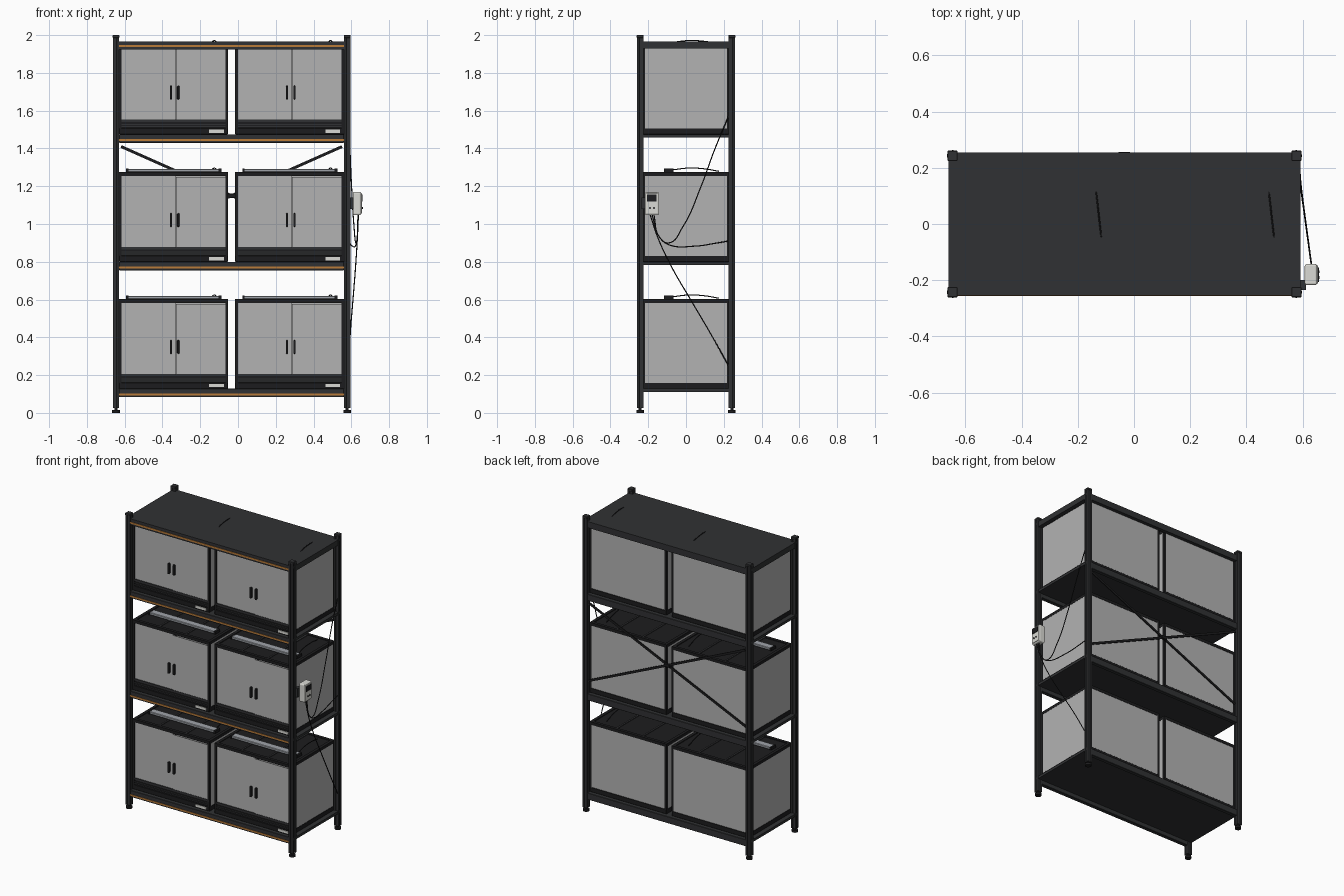
import bpy, bmesh, math
from mathutils import Vector, Matrix

if "Cube" in bpy.data.objects:
    bpy.data.objects.remove(bpy.data.objects["Cube"])


def mat(name, r, g, b, a=1.0):
    m = bpy.data.materials.new(name)
    m.diffuse_color = (r, g, b, a)
    m.use_nodes = True
    m.node_tree.nodes["Principled BSDF"].inputs["Base Color"].default_value = m.diffuse_color
    return m


FRAME = mat("frame_dark", 0.03, 0.031, 0.033)
BLACK = mat("black_plastic", 0.012, 0.012, 0.013)
GLASS = mat("glass", 0.45, 0.45, 0.45, 0.6)
ORANGE = mat("orange_trim", 0.5, 0.2, 0.04)
WHITE = mat("off_white", 0.7, 0.7, 0.66)
SILVER = mat("lamp_silver", 0.35, 0.37, 0.4)
SOIL = mat("substrate", 0.2, 0.1, 0.04)


def finish(name, bm, m, bevel=0.0, segs=1):
    me = bpy.data.meshes.new(name)
    bmesh.ops.recalc_face_normals(bm, faces=bm.faces)
    bm.to_mesh(me)
    bm.free()
    me.materials.append(m)
    o = bpy.data.objects.new(name, me)
    bpy.context.collection.objects.link(o)
    if bevel:
        b = o.modifiers.new("bevel", 'BEVEL')
        b.width, b.segments = bevel, segs
    return o


def add_box(bm, x0, x1, y0, y1, z0, z1):
    c = Vector((x0 + x1, y0 + y1, z0 + z1)) / 2
    s = Matrix.Diagonal((x1 - x0, y1 - y0, z1 - z0, 1))
    bmesh.ops.create_cube(bm, size=1, matrix=Matrix.Translation(c) @ s)


def boxes(name, dims, m, bevel=0.0, segs=1):
    bm = bmesh.new()
    for d in dims:
        add_box(bm, *d)
    return finish(name, bm, m, bevel, segs)


def cylinder(name, loc, r, h, m, n=20, axis='Z'):
    bm = bmesh.new()
    rot = Matrix.Rotation(math.pi / 2, 4, 'Y') if axis == 'X' else Matrix()
    bmesh.ops.create_cone(bm, cap_ends=True, segments=n, radius1=r, radius2=r, depth=h,
                          matrix=Matrix.Translation(loc) @ rot)
    return finish(name, bm, m)


def cable(name, pts, r=0.003):
    cu = bpy.data.curves.new(name, 'CURVE')
    cu.dimensions = '3D'
    cu.bevel_depth, cu.bevel_resolution, cu.resolution_u = r, 2, 8
    cu.use_fill_caps = True
    s = cu.splines.new('BEZIER')
    s.bezier_points.add(len(pts) - 1)
    for p, co in zip(s.bezier_points, pts):
        p.co = co
        p.handle_left_type = p.handle_right_type = 'AUTO'
    cu.materials.append(BLACK)
    o = bpy.data.objects.new(name, cu)
    bpy.context.collection.objects.link(o)


def slotted_post(name, x, y, z0, z1, w=0.017):
    # square extrusion with a shallow slot down each side
    side = [(w, -w), (w, -0.005), (w - 0.005, -0.004), (w - 0.005, 0.004), (w, 0.005)]
    bm = bmesh.new()
    vs = []
    for k in range(4):
        r = Matrix.Rotation(k * math.pi / 2, 2)
        for p in side:
            q = r @ Vector(p)
            vs.append(bm.verts.new((x + q.x, y + q.y, z0)))
    f = bm.faces.new(vs)
    e = bmesh.ops.extrude_face_region(bm, geom=[f])
    bmesh.ops.translate(bm, vec=(0, 0, z1 - z0),
                        verts=[v for v in e["geom"] if isinstance(v, bmesh.types.BMVert)])
    return finish(name, bm, FRAME)


# --- rack: posts, caps, feet
PX, PY = (-0.646, 0.578), (-0.243, 0.243)
for x in PX:
    for y in PY:
        slotted_post("post", x, y, 0.025, 1.99)
        boxes("post_cap", [(x - .018, x + .018, y - .018, y + .018, 1.985, 2.0)], FRAME, 0.002)
        cylinder("foot_pad", (x, y, 0.007), 0.02, 0.014, BLACK)
        cylinder("foot_stem", (x, y, 0.02), 0.008, 0.02, BLACK, 12)

# --- shelves with front and rear beams and orange trim
XL, XR = -0.629, 0.561
for top in (0.128, 0.80, 1.475):
    boxes("shelf_panel", [(-0.66, 0.592, -0.25, 0.25, top - 0.017, top)], FRAME)
    boxes("front_beam", [(XL, XR, -0.254, -0.228, top - 0.045, top)], FRAME, 0.002)
    boxes("rear_beam", [(XL, XR, 0.228, 0.254, top - 0.045, top)], FRAME, 0.002)
    boxes("front_trim", [(XL, XR, -0.257, -0.25, top - 0.036, top - 0.026)], ORANGE)
boxes("top_panel", [(-0.66, 0.592, -0.254, 0.254, 1.953, 1.967)], FRAME)
for s in (-1, 1):
    boxes("top_beam", [(XL, XR, min(s * .254, s * .23), max(s * .254, s * .23), 1.925, 1.955)], FRAME)
    x = PX[0] if s < 0 else PX[1]
    boxes("top_side_beam", [(x - .014, x + .014, -0.226, 0.226, 1.93, 1.955)], FRAME)
boxes("top_trim", [(XL, XR, -0.257, -0.25, 1.936, 1.947)], ORANGE)

# --- rear cross brace
for s in (-1, 1):
    o = boxes("cross_brace", [(-0.64, 0.64, -0.003, 0.003, -0.0075, 0.0075)], BLACK)
    o.location = (-0.034, 0.248 + s * 0.003, 1.15)
    o.rotation_euler = (0, s * math.atan2(0.26, 0.585), 0)
boxes("brace_hub", [(-0.056, -0.012, 0.24, 0.257, 1.138, 1.162)], BLACK, 0.003)


# --- one glass enclosure, x0 = left edge, z0 = base
def enclosure(x0, z0):
    W, H, D, t = 0.577, 0.475, 0.23, 0.014
    x1, z1, mid = x0 + W, z0 + H, x0 + 0.3
    boxes("enclosure_base", [(x0, x1, -D, D, z0, z0 + 0.032)], BLACK, 0.002)
    boxes("front_fascia", [(x0 + t, x1 - t, -D + .006, -D + .016, z0 + 0.03, z0 + 0.072)], BLACK)
    boxes("door_track", [(x0 + .004, x1 - .004, -D, -D + .022, z0 + 0.066, z0 + 0.078)], FRAME)
    boxes("vent_slats", [(x0 + t, x1 - t, -D + .001, -D + .008, z0 + z, z0 + z + .005)
                         for z in (0.038, 0.050)], FRAME)
    posts = [(a, a + t, b, b + t, z0 + .03, z1 - .018)
             for a in (x0, x1 - t) for b in (-D, D - t)]
    boxes("enclosure_corners", posts, BLACK)
    # top rim with mesh lid and crossbars
    boxes("top_rim", [(x0, x1, -D, -D + .02, z1 - .02, z1), (x0, x1, D - .02, D, z1 - .02, z1),
                      (x0, x0 + .02, -D + .02, D - .02, z1 - .02, z1),
                      (x1 - .02, x1, -D + .02, D - .02, z1 - .02, z1)], BLACK)
    boxes("mesh_lid", [(x0 + .02, x1 - .02, -D + .02, D - .02, z1 - .009, z1 - .005)], BLACK)
    boxes("lid_crossbars", [(x0 + f * W - .006, x0 + f * W + .006, -D + .02, D - .02, z1 - .01, z1 - .001)
                            for f in (0.33, 0.67)], FRAME)
    # glass walls
    za, zb = z0 + .03, z1 - .019
    boxes("side_glass", [(x0 + .001, x0 + .005, -D + t, D - t, za, zb),
                         (x1 - .005, x1 - .001, -D + t, D - t, za, zb)], GLASS)
    boxes("back_glass", [(x0 + t, x1 - t, D - .006, D - .002, za, zb)], GLASS)
    # sliding pair of doors with handles
    boxes("left_door", [(x0 + t, mid - .001, -D + .006, -D + .010, z0 + .078, zb)], GLASS)
    boxes("right_door", [(mid + .001, x1 - t, -D + .002, -D + .006, z0 + .078, zb - .008)], GLASS)
    for dx in (-0.025, 0.014):
        boxes("door_handle", [(mid + dx - .006, mid + dx + .006, -D - .012, -D + .006,
                               z0 + .185, z0 + .257)], BLACK, 0.004, 2)
    boxes("name_plate", [(x1 - .1, x1 - .022, -D - .004, -D + .002, z0 + .008, z0 + .024)], WHITE)
    boxes("substrate", [(x0 + t, x1 - t, -D + .02, D - .01, z0 + .03, z0 + .073)], SOIL)
    # lamp bar on the lid with its lead
    if z0 < 1.4:
        boxes("lamp_bar", [(x0 + .045, x1 - .04, -0.115, -0.067, z1, z1 + .017)], SILVER, 0.003)
        boxes("lamp_end", [(x0 + .038, x0 + .05, -0.117, -0.065, z1, z1 + .018),
                           (x1 - .05, x1 - .035, -0.117, -0.065, z1, z1 + .018)], BLACK)
    cx = x1 - .07
    cable("lamp_lead", [(cx + .009, -0.068, z1 + .012), (cx, 0.01, z1 + .021),
                        (cx - .009, 0.09, z1 + .018), (cx - .02, 0.175, z1 + .004)], 0.0028)


for zb in (0.128, 0.80, 1.475):
    for xl in (-0.63, -0.015):
        enclosure(xl, zb)

# --- thermostat controller on the right side
boxes("controller_body", [(0.608, 0.652, -0.218, -0.142, 1.047, 1.17)], WHITE, 0.008, 3)
boxes("controller_face", [(0.645, 0.656, -0.212, -0.148, 1.055, 1.163)], WHITE, 0.003, 2)
boxes("controller_screen", [(0.65, 0.659, -0.207, -0.155, 1.12, 1.155)], BLACK)
for y in (-0.19, -0.17):
    cylinder("controller_button", (0.657, y, 1.085), 0.005, 0.008, BLACK, 16, 'X')
boxes("controller_bracket", [(0.59, 0.612, -0.235, -0.2, 1.08, 1.14)], FRAME)


def wire(name, yz):
    cable(name, [(0.612 - 0.135 * y if y < 0.1 else 0.6 - 0.07 * (y - 0.05), y, z) for y, z in yz])


wire("probe_cable_upper", [(-0.17, 1.05), (-0.14, 0.93), (-0.09, 0.90), (-0.02, 0.98),
                           (0.08, 1.2), (0.15, 1.39), (0.225, 1.57)])
wire("probe_cable_middle", [(-0.18, 1.05), (-0.14, 0.93), (-0.09, 0.89), (0.05, 0.883),
                            (0.15, 0.897), (0.225, 0.91)])
wire("probe_cable_lower", [(-0.19, 1.05), (-0.15, 0.93), (-0.08, 0.78), (0.03, 0.59), (0.13, 0.42), (0.225, 0.25)])
